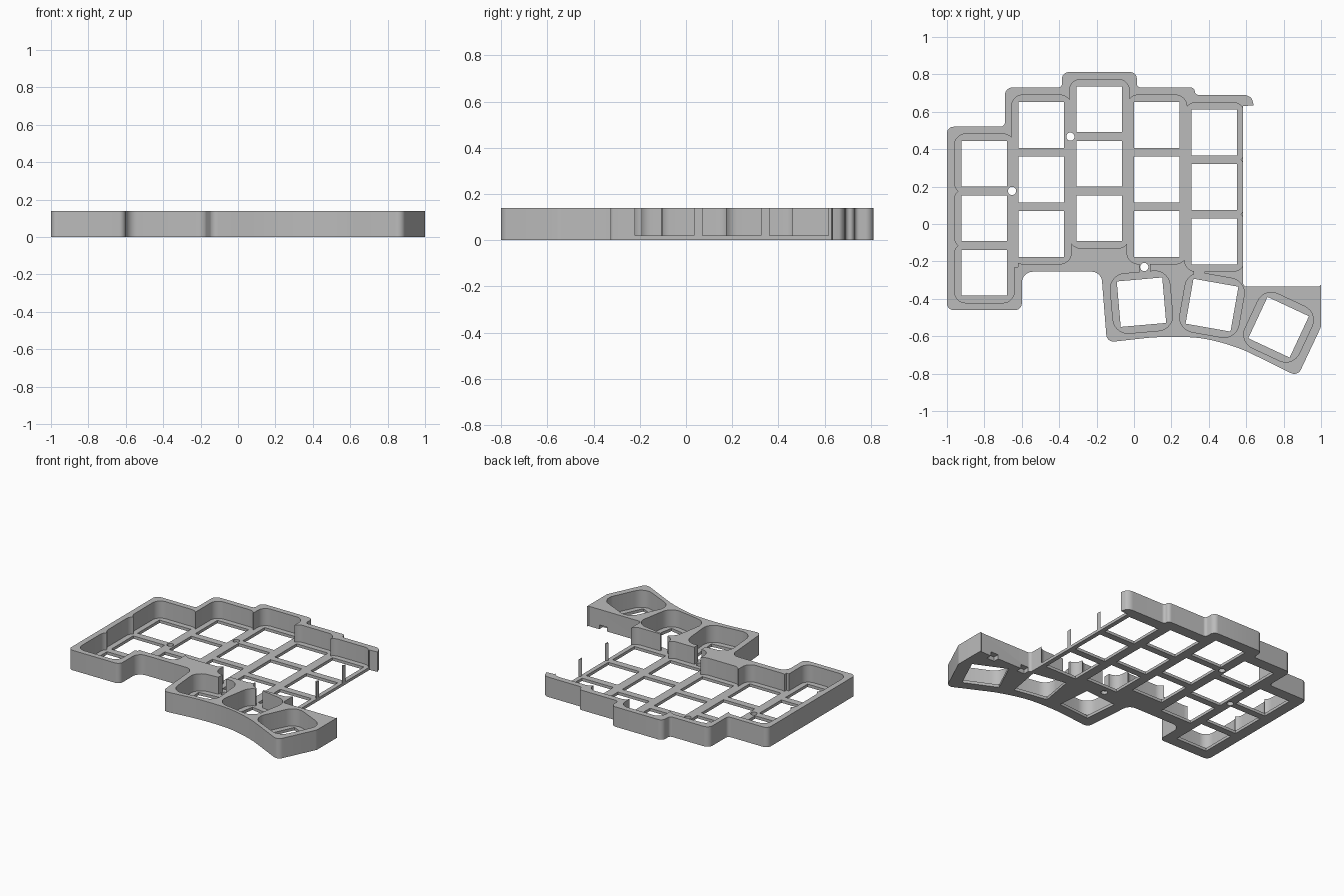
import bpy, bmesh
from math import cos, sin, pi, radians
from mathutils import Vector

if "Cube" in bpy.data.objects:
    bpy.data.objects.remove(bpy.data.objects["Cube"])

HEIGHT, FLOOR = 0.14, 0.02
KEY, POCKET, ROUND = 0.122, 0.16, 0.06   # half key hole, half pocket, pocket corner

grey = bpy.data.materials.new("plain grey")
grey.use_nodes = True
grey.diffuse_color = (0.5, 0.5, 0.5, 1)
grey.node_tree.nodes["Principled BSDF"].inputs["Base Color"].default_value = (0.5, 0.5, 0.5, 1)


def rounded(corners, steps=7):
    """Turn (x, y, radius) corners into a loop with curved corners."""
    loop = []
    for i, (x, y, r) in enumerate(corners):
        p = Vector((x, y))
        a = Vector(corners[i - 1][:2]) - p
        b = Vector(corners[(i + 1) % len(corners)][:2]) - p
        if r == 0:
            loop.append(p)
            continue
        start = p + a.normalized() * min(r, a.length * 0.49)
        end = p + b.normalized() * min(r, b.length * 0.49)
        for k in range(steps + 1):
            t = k / steps
            # weighted curve, close to a circular arc
            w0, w1, w2 = (1 - t) ** 2, 1.414 * t * (1 - t), t * t
            loop.append((start * w0 + p * w1 + end * w2) / (w0 + w1 + w2))
    return loop


def prism(name, loop, z0, z1):
    bm = bmesh.new()
    face = bm.faces.new([bm.verts.new((p[0], p[1], z0)) for p in loop])
    top = bmesh.ops.extrude_face_region(bm, geom=[face])["geom"]
    bmesh.ops.translate(bm, vec=(0, 0, z1 - z0),
                        verts=[v for v in top if isinstance(v, bmesh.types.BMVert)])
    bmesh.ops.recalc_face_normals(bm, faces=bm.faces)
    mesh = bpy.data.meshes.new(name)
    bm.to_mesh(mesh)
    bm.free()
    obj = bpy.data.objects.new(name, mesh)
    bpy.context.collection.objects.link(obj)
    return obj


def block(cx, cy, hx, hy, r=0, angle=0):
    """Rounded rectangle loop, turned about its centre."""
    c, s = cos(radians(angle)), sin(radians(angle))
    loop = rounded([(-hx, -hy, r), (hx, -hy, r), (hx, hy, r), (-hx, hy, r)])
    return [(cx + p[0] * c - p[1] * s, cy + p[0] * s + p[1] * c) for p in loop]


# Outer shell
outline = [
    (-1, -.46, .035), (-.6, -.46, .035), (-.6, -.255, .06), (-.175, -.255, .05),
    (-.145, -.633, .04), (.22, -.592, .17), (.5, -.63, .14), (.875, -.815, .04),
    (1, -.55, .01), (1, -.325, 0), (.99, -.335, 0), (.583, -.335, .02),
    (.583, .63, 0), (.64, .635, 0), (.625, .69, .04), (.325, .69, .02),
    (.325, .73, .025), (.015, .73, .02), (.015, .812, .035), (-.385, .812, .035),
    (-.385, .73, .02), (-.69, .73, .04), (-.69, .52, .025), (-1, .52, .035)]
case = prism("keyboard_case", rounded(outline), 0, HEIGHT)
case.data.materials.append(grey)

# Key layout: column centre and middle key, then the thumb keys with their turn
PITCH = 0.2915
columns = [(-.8, .03), (-.495, .238), (-.185, .322), (.1225, .238), (.43, .198)]
thumbs = [(.04, -.418, 5), (.417, -.434, -10), (.773, -.552, -25)]

pockets, holes = [], []
for i, (x, mid) in enumerate(columns):
    for row in (-1, 0, 1):
        y = mid + row * PITCH
        holes.append(block(x, y, KEY, KEY))
        if i in (0, 4):
            pockets.append(block(x, y, POCKET, POCKET, ROUND))
    if i in (1, 2, 3):
        pockets.append(block(x, mid, POCKET, POCKET + PITCH, ROUND))
for x, y, turn in thumbs:
    holes.append(block(x, y, KEY, KEY, 0, turn))
    pockets.append(block(x, y, POCKET, POCKET, .08, turn))

# Open floor across the side columns, and gaps towards the thumb keys
pockets += [block(-.77, .03, .15, .26), block(.41, .198, .155, .27),
            block(.057, -.235, .028, .045), block(.35, -.255, .028, .03)]

# Screw holes
for x, y in [(-.34, .467), (-.652, .177), (.055, -.23)]:
    holes.append([(x + .022 * cos(k * pi / 12), y + .022 * sin(k * pi / 12)) for k in range(24)])

cutters = [prism("pocket_cutter", p, FLOOR, .3) for p in pockets]
cutters += [prism("hole_cutter", h, -.1, .2) for h in holes]
# Small cable notches under the back edge of the thumb block
cutters += [prism("notch_cutter", block(x, -.34, .03, .035), -.1, .03) for x in (.88, .63)]

for cutter in cutters:
    cutter.hide_render = True
    cut = case.modifiers.new("cut", "BOOLEAN")
    cut.operation = "DIFFERENCE"
    cut.solver = "EXACT"
    cut.object = cutter

# Bake the cuts and remove the cutters
graph = bpy.context.evaluated_depsgraph_get()
baked = bpy.data.meshes.new_from_object(case.evaluated_get(graph))
case.modifiers.clear()
case.data = baked
for cutter in cutters:
    bpy.data.objects.remove(cutter)
baked.materials.clear()
baked.materials.append(grey)
for face in baked.polygons:
    face.material_index = 0

bpy.ops.object.select_all(action="DESELECT")
case.select_set(True)
bpy.context.view_layer.objects.active = case
bpy.ops.object.shade_smooth_by_angle(angle=radians(30))
